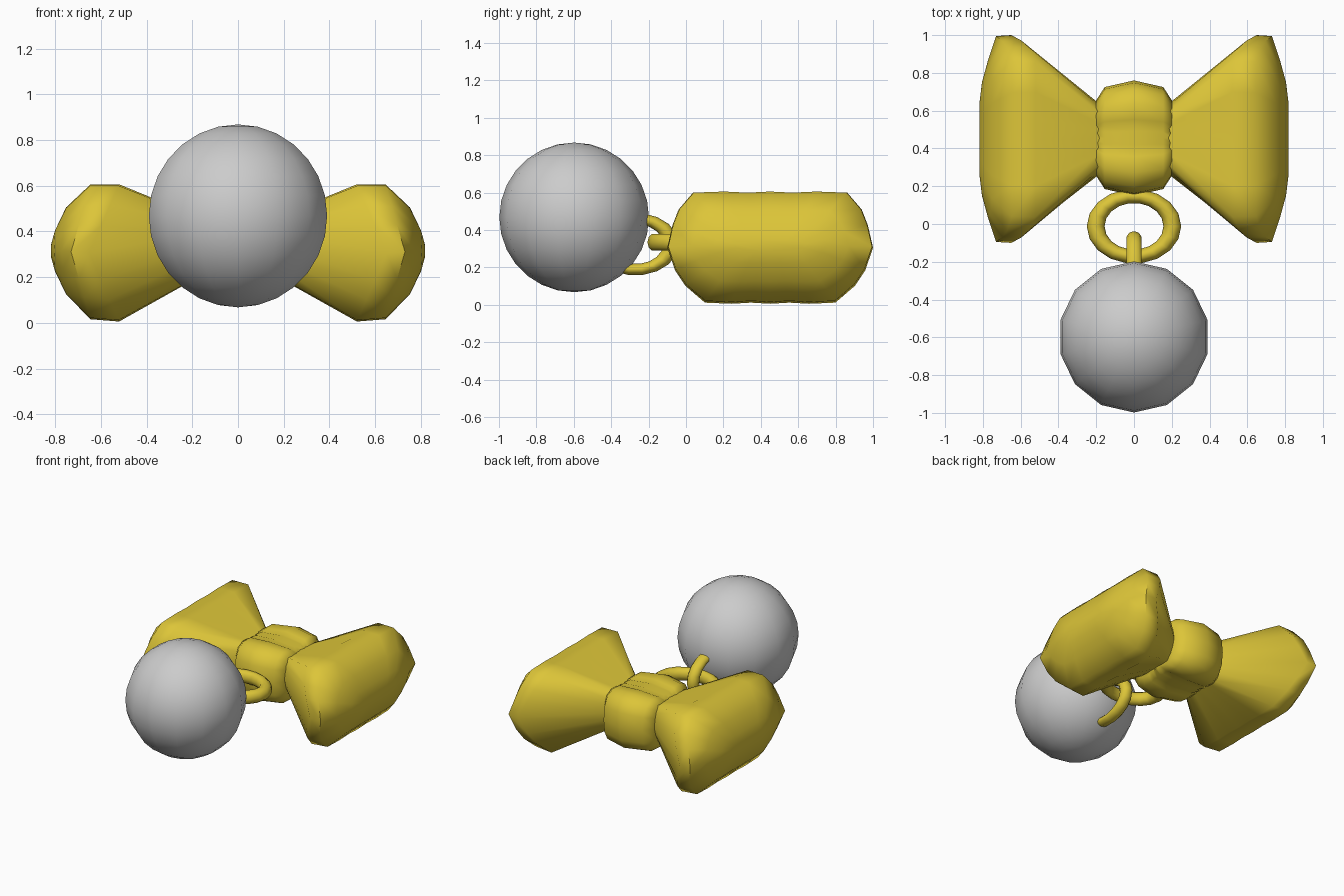
import bpy, bmesh
from math import radians

if "Cube" in bpy.data.objects:
    bpy.data.objects.remove(bpy.data.objects["Cube"])

gold = bpy.data.materials.new("gold")
gold.diffuse_color = (0.72, 0.56, 0.04, 1)
gold.use_nodes = True
gold.node_tree.nodes["Principled BSDF"].inputs["Base Color"].default_value = gold.diffuse_color


def finish(ob, name, mat=None, angle=60):
    ob.name = name
    if mat:
        ob.data.materials.append(mat)
    bpy.ops.object.select_all(action='DESELECT')
    ob.select_set(True)
    bpy.context.view_layer.objects.active = ob
    bpy.ops.object.shade_smooth_by_angle(angle=radians(angle))


def full_profile(q, taper):
    """Mirror a quarter profile (side to top) into a closed loop, narrower below."""
    half = q + [(-u, v) for u, v in q[-2::-1]]
    return half + [(u * (1 - (1 - taper) * v * v), -v) for u, v in half[-2:0:-1]]


def loft(name, quarter, sections, cy, side=1, taper=1):
    """Sections: x at the top, x at the sides, half depth, half height, centre z."""
    bm = bmesh.new()
    prof = full_profile(quarter, taper)
    rings = []
    for xt, xs, hy, hz, cz in sections:
        rings.append([bm.verts.new((side * (xt + (xs - xt) * (1 - abs(v))),
                                    cy + u * hy, cz + v * hz)) for u, v in prof])
    n = len(prof)
    for a, b in zip(rings, rings[1:]):
        for i in range(n):
            bm.faces.new((a[i], a[(i + 1) % n], b[(i + 1) % n], b[i]))
    bm.faces.new(rings[0])
    bm.faces.new(rings[-1])
    bmesh.ops.recalc_face_normals(bm, faces=bm.faces)
    me = bpy.data.meshes.new(name)
    bm.to_mesh(me)
    bm.free()
    ob = bpy.data.objects.new(name, me)
    bpy.context.collection.objects.link(ob)
    finish(ob, name, gold)


# Bow loops: fan out from the knot and close with a bulging end
loop_profile = [(1, 0), (.95, .4), (.89, .68), (.75, .98), (.45, 1), (.22, .98), (0, 1)]
loop_sections = [
    (.10, .10, .17, .12, .33),
    (.20, .20, .20, .145, .33),
    (.52, .65, .55, .30, .306),
    (.645, .73, .545, .295, .311),
    (.752, .772, .42, .19, .315),
    (.80, .805, .30, .09, .315),
    (.817, .817, .20, .03, .315),
]
for label, s in (("right", 1), ("left", -1)):
    loft("bow_loop_" + label, loop_profile, loop_sections, .45, s, .84)

# Knot with gathered folds over the middle
knot_profile = [(1, 0), (.96, .5), (.84, .83), (.6, 1), (.32, .98), (.22, .91), (.12, .95), (0, .9)]
knot_sections = [(x, x, hy, hz, .32) for x, hy, hz in (
    (-.2, .20, .155), (-.155, .27, .185), (0, .305, .2), (.155, .27, .185), (.2, .20, .155))]
loft("bow_knot", knot_profile, knot_sections, .455)

# Linked rings: one flat, one upright
for name, loc, rot, major, minor, squash in (
        ("flat_ring", (0, -.012, .335), (0, 0, 0), .203, .047, .79),
        ("upright_ring", (0, -.27, .325), (radians(90), 0, radians(90)), .19, .042, .72)):
    bpy.ops.mesh.primitive_torus_add(major_segments=18, minor_segments=10,
                                     major_radius=major, minor_radius=minor,
                                     location=loc, rotation=rot)
    ring = bpy.context.object
    ring.scale.y = squash
    finish(ring, name, gold)

# Bell ball
bpy.ops.mesh.primitive_uv_sphere_add(segments=14, ring_count=14, radius=.4,
                                     location=(0, -.598, .468))
finish(bpy.context.object, "bell_ball")
